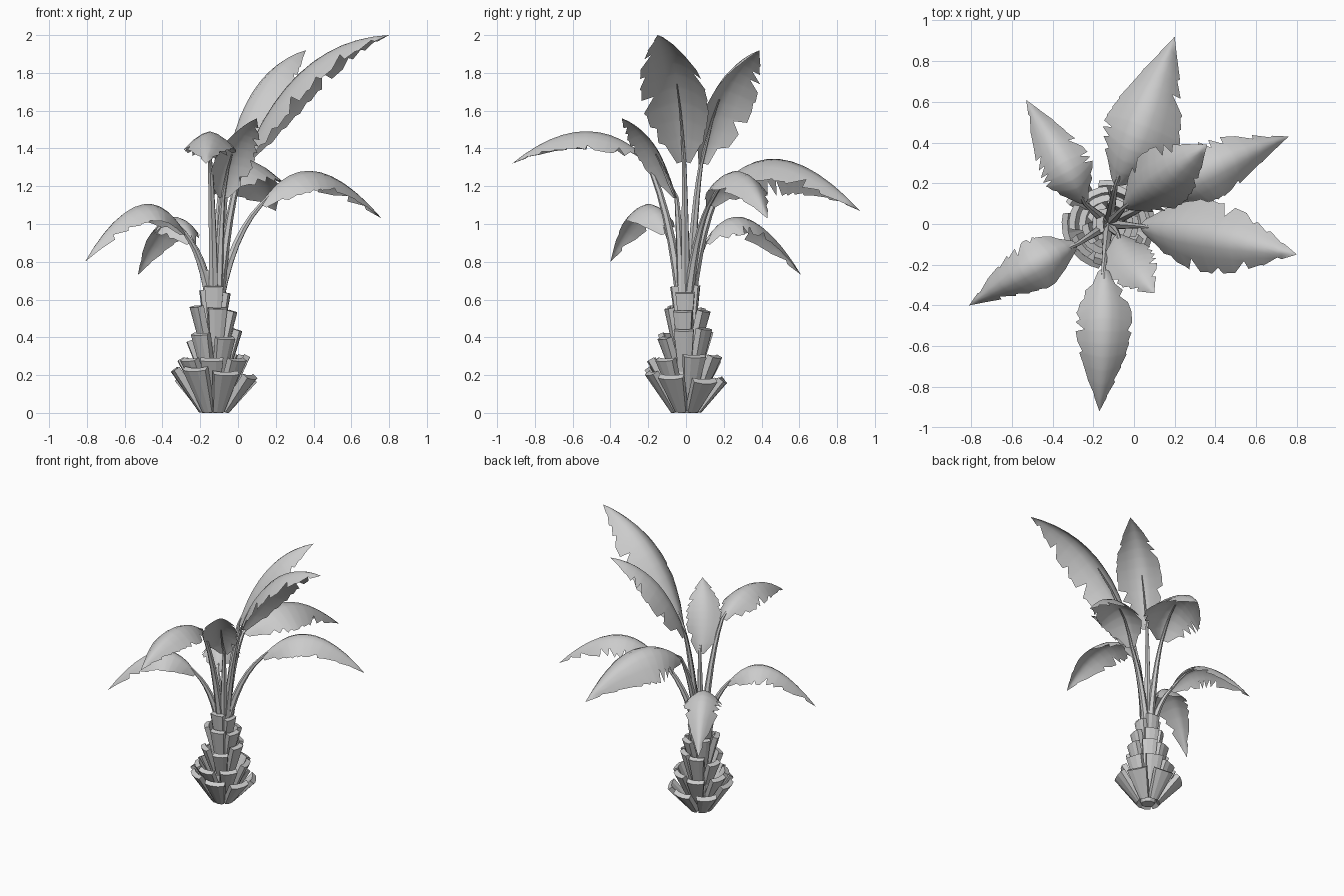
import bpy, bmesh, math, random
from mathutils import Vector, Matrix

random.seed(7)
if "Cube" in bpy.data.objects:
    bpy.data.objects.remove(bpy.data.objects["Cube"], do_unlink=True)

grey = bpy.data.materials.new("plain_grey")
grey.use_nodes = True
GREY = (0.6, 0.6, 0.6, 1)
grey.diffuse_color = GREY
grey.node_tree.nodes["Principled BSDF"].inputs["Base Color"].default_value = GREY

CX = -0.125          # trunk axis
UP = Vector((0, 0, 1))


def finish(bm, name, smooth_angle=None, closed=True):
    if closed:
        bmesh.ops.recalc_face_normals(bm, faces=bm.faces)
    mesh = bpy.data.meshes.new(name)
    bm.to_mesh(mesh)
    bm.free()
    mesh.materials.append(grey)
    obj = bpy.data.objects.new(name, mesh)
    bpy.context.collection.objects.link(obj)
    if smooth_angle:
        bpy.ops.object.select_all(action='DESELECT')
        obj.select_set(True)
        bpy.context.view_layer.objects.active = obj
        bpy.ops.object.shade_smooth_by_angle(angle=math.radians(smooth_angle))


def loft(bm, rings):
    """Skin a list of closed rings and cap both ends."""
    loops = [[bm.verts.new(p) for p in ring] for ring in rings]
    n = len(loops[0])
    for a, b in zip(loops, loops[1:]):
        for i in range(n):
            bm.faces.new((a[i], a[(i + 1) % n], b[(i + 1) % n], b[i]))
    bm.faces.new(loops[0][::-1])
    bm.faces.new(loops[-1])


def bezier(a, c, b, t):
    return a * (1 - t) ** 2 + c * 2 * t * (1 - t) + b * t * t


def circle(centre, x, y, radius, sides):
    return [centre + (x * math.cos(a) + y * math.sin(a)) * radius
            for a in (math.tau * i / sides for i in range(sides))]


# Trunk core
bm = bmesh.new()
core = [(0.045, 0), (0.09, 0.14), (0.08, 0.3), (0.06, 0.45), (0.045, 0.62)]
loft(bm, [circle(Vector((CX, 0, z)), Vector((1, 0, 0)), Vector((0, 1, 0)), r, 10)
          for r, z in core])
finish(bm, "trunk_core")


def stub(bm, angle, low, high, w_low, w_high, thick=0.035):
    """Cut leaf base: a bowed slab that widens upwards and leans out."""
    out = Vector((math.cos(angle), math.sin(angle), 0))
    side = Vector((-out.y, out.x, 0))
    dr, dz = high[0] - low[0], high[1] - low[1]
    normal = (out * dz - UP * dr).normalized()
    rings = []
    for (r, z), w in ((low, w_low), (high, w_high)):
        centre = Vector((CX, 0, z)) + out * r
        outer = [centre + side * u * w / 2 - normal * u * u * w * 0.1
                 for u in (-1, -0.4, 0.4, 1)]
        rings.append(outer + [p - normal * thick for p in reversed(outer)])
    loft(bm, rings)


# Tiers: count, phase, low (r, z), high (r, z), low width, high width
tiers = [
    (7, 0.39, (0.08, 0.0), (0.23, 0.18), 0.06, 0.14),
    (7, 0.0, (0.085, 0.07), (0.2, 0.28), 0.06, 0.12),
    (6, 0.4, (0.07, 0.18), (0.15, 0.4), 0.06, 0.105),
    (5, 0.1, (0.06, 0.3), (0.122, 0.53), 0.06, 0.1),
    (4, 0.0, (0.05, 0.42), (0.09, 0.65), 0.06, 0.1),
    (1, 0.75, (0.045, 0.5), (0.075, 0.75), 0.05, 0.08),
]
bm = bmesh.new()
for count, phase, low, high, w0, w1 in tiers:
    for i in range(count):
        a = math.tau * (i + phase) / count - math.pi / 2 + random.uniform(-0.08, 0.08)
        top = (high[0] + random.uniform(-0.015, 0.01), high[1] + random.uniform(-0.03, 0.04))
        stub(bm, a, low, top, w0, w1)
for v in bm.verts:
    v.co.z = max(v.co.z, 0.0)
finish(bm, "trunk_leaf_stubs")


# Leaf outline: half width along the midrib
OUTLINE = [(0, 0.2), (0.12, 0.7), (0.28, 0.97), (0.45, 1), (0.65, 0.84), (0.85, 0.45), (1, 0)]


def outline(t):
    for (a, wa), (b, wb) in zip(OUTLINE, OUTLINE[1:]):
        if t <= b:
            return wa + (wb - wa) * (t - a) / (b - a)
    return 0


def leaf(name, base, mid, tip, half, droop=0.7, roll=0):
    base, mid, tip = Vector(base), Vector(mid), Vector(tip)
    ctrl = mid * 2 - (base + tip) / 2

    def frame(t):
        tangent = ((ctrl - base) * (1 - t) + (tip - ctrl) * t).normalized()
        side = tangent.cross(UP).normalized()
        side = Matrix.Rotation(math.radians(roll), 3, tangent) @ side
        return bezier(base, ctrl, tip, t), side, side.cross(tangent)

    # Blade: rounded drooping halves with torn edges
    teeth = 11
    rows = [(0, False)]
    for k in range(1, teeth):
        rows += [(k / teeth, True), (k / teeth + 0.02, False)]
    bm = bmesh.new()
    prev = None
    for t, torn in rows:
        p, side, normal = frame(t)
        w = half * outline(t)
        row = []
        tear = {s: random.choice((1, 0.95, 0.85, 0.68)) if torn else 1 for s in (-1, 1)}
        for u in (-1, -0.6, -0.3, 0, 0.3, 0.6, 1):
            v = u * (tear[u] if abs(u) == 1 else 1)
            row.append(bm.verts.new(p + side * v * w - normal * abs(v) ** 1.6 * w * droop))
        if prev:
            for i in range(len(row) - 1):
                bm.faces.new((prev[i], prev[i + 1], row[i + 1], row[i]))
        prev = row
    end = bm.verts.new(tip)
    for i in range(len(prev) - 1):
        bm.faces.new((prev[i], prev[i + 1], end))
    for f in bm.faces:
        f.normal_update()
    if sum(f.normal.z for f in bm.faces) < 0:
        bmesh.ops.reverse_faces(bm, faces=bm.faces)
    finish(bm, name + "_blade", 60, closed=False)

    # Stem: rises from the crown and runs on under the blade as a midrib
    flat = Vector((base.x - CX, base.y, 0))
    root = Vector((CX, 0, 0.58)) + flat.normalized() * 0.025
    bend = root + (base - root) * 0.7
    bend.x, bend.y = (root + flat * 0.3).xy
    path = [bezier(root, bend, base, i / 6) for i in range(7)]
    for t in (0.12, 0.25, 0.4):
        p, _, normal = frame(t)
        path.append(p - normal * 0.012)
    bm = bmesh.new()
    rings = []
    for i, p in enumerate(path):
        tangent = (path[min(i + 1, len(path) - 1)] - path[max(i - 1, 0)]).normalized()
        side = tangent.cross(flat.cross(UP)).normalized()
        radius = max(0.003, 0.028 - 0.0027 * i)
        rings.append(circle(p, side, tangent.cross(side), radius, 6))
    loft(bm, rings)
    finish(bm, name + "_stem", 50)


# Leaves: base, point halfway, tip, half width
leaf("back_leaf", (-0.09, 0.19, 1.2), (0.03, 0.52, 1.34), (0.2, 0.92, 1.07), 0.2, 0.8, -12)
leaf("back_right_leaf", (-0.24, 0.1, 0.9), (-0.36, 0.32, 1.03), (-0.53, 0.61, 0.73), 0.135)
leaf("right_leaf", (-0.28, -0.1, 0.95), (-0.52, -0.22, 1.1), (-0.81, -0.4, 0.8), 0.13)
leaf("front_leaf", (-0.15, -0.22, 1.36), (-0.15, -0.55, 1.49), (-0.17, -0.92, 1.32), 0.14)
leaf("tall_left_leaf", (0.03, -0.01, 1.33), (0.35, -0.06, 1.82), (0.8, -0.15, 2.0), 0.18)
leaf("low_left_leaf", (0.12, 0.12, 1.1), (0.4, 0.28, 1.28), (0.76, 0.43, 1.03), 0.15)
leaf("tall_back_leaf", (-0.05, 0.08, 1.32), (0.11, 0.2, 1.73), (0.36, 0.39, 1.92), 0.16)
leaf("young_front_leaf", (-0.08, -0.05, 1.14), (-0.02, -0.18, 1.42), (0.1, -0.34, 1.56), 0.125, 0.45)
